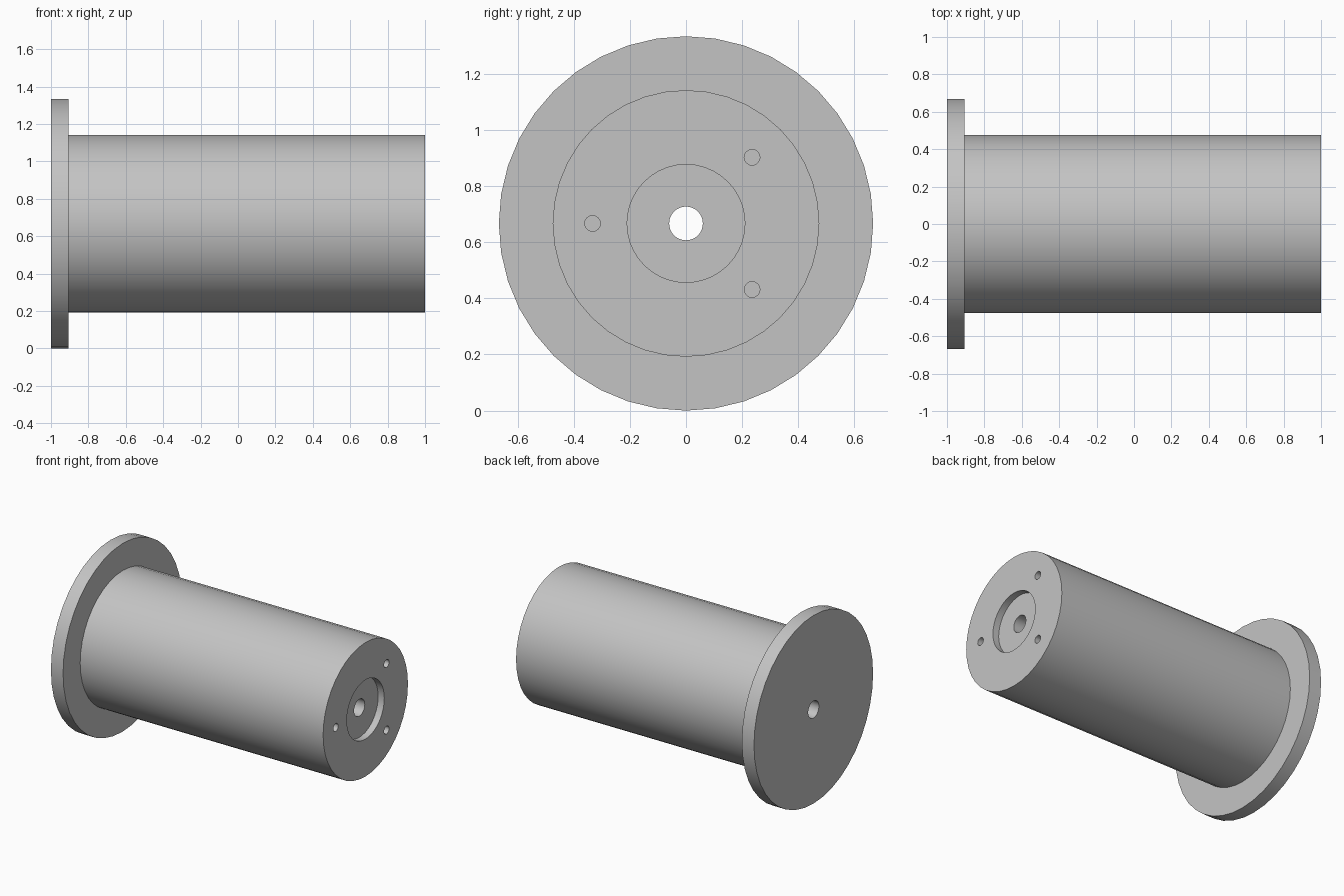
import bpy, bmesh, math
from mathutils import Matrix, Vector

if "Cube" in bpy.data.objects:
    bpy.data.objects.remove(bpy.data.objects["Cube"], do_unlink=True)

AXIS_Z = 0.667      # height of the shaft axis
SIDES = 40

# Plain grey metal
grey = bpy.data.materials.new("grey_metal")
grey.use_nodes = True
color = (0.55, 0.55, 0.55, 1)
grey.diffuse_color = color
grey.node_tree.nodes["Principled BSDF"].inputs["Base Color"].default_value = color


def make_object(name, bm):
    bmesh.ops.recalc_face_normals(bm, faces=bm.faces[:])
    mesh = bpy.data.meshes.new(name)
    bm.to_mesh(mesh)
    bm.free()
    mesh.materials.append(grey)
    obj = bpy.data.objects.new(name, mesh)
    bpy.context.collection.objects.link(obj)
    return obj


def lathe(name, profile):
    """Revolve a closed (x, radius) profile around the x axis."""
    bm = bmesh.new()
    verts = [bm.verts.new((x, 0, r)) for x, r in profile]
    edges = [bm.edges.new((v, verts[(i + 1) % len(verts)])) for i, v in enumerate(verts)]
    bmesh.ops.spin(bm, geom=verts + edges, cent=(0, 0, 0), axis=(1, 0, 0),
                   angle=math.tau, steps=SIDES, use_duplicate=False)
    bmesh.ops.remove_doubles(bm, verts=bm.verts[:], dist=0.0001)
    bmesh.ops.translate(bm, verts=bm.verts[:], vec=(0, 0, AXIS_Z))
    return make_object(name, bm)


# Flange, barrel, end recess and through bore in one turned profile
spool = lathe("flanged_barrel", [
    (-1, 0.06), (-1, 0.667), (-0.905, 0.667), (-0.905, 0.475),
    (1, 0.475), (1, 0.21), (0.952, 0.21), (0.952, 0.06)])

# Three blind screw holes around the recess
bm = bmesh.new()
depth = 0.15
for angle in (-45, 45, 180):
    a = math.radians(angle)
    place = Vector((1, 0.333 * math.cos(a), AXIS_Z + 0.333 * math.sin(a)))
    bmesh.ops.create_cone(bm, cap_ends=True, segments=16, radius1=0.028, radius2=0.028,
                          depth=2 * depth,
                          matrix=Matrix.Translation(place) @ Matrix.Rotation(math.pi / 2, 4, "Y"))
cutter = make_object("screw_hole_cutter", bm)
cutter.hide_render = True

cut = spool.modifiers.new("screw_holes", "BOOLEAN")
cut.operation = "DIFFERENCE"
cut.solver = "EXACT"
cut.object = cutter

bpy.ops.object.select_all(action="DESELECT")
spool.select_set(True)
bpy.context.view_layer.objects.active = spool
bpy.ops.object.modifier_apply(modifier=cut.name)
bpy.data.objects.remove(cutter, do_unlink=True)
bpy.ops.object.shade_smooth_by_angle(angle=math.radians(30))
